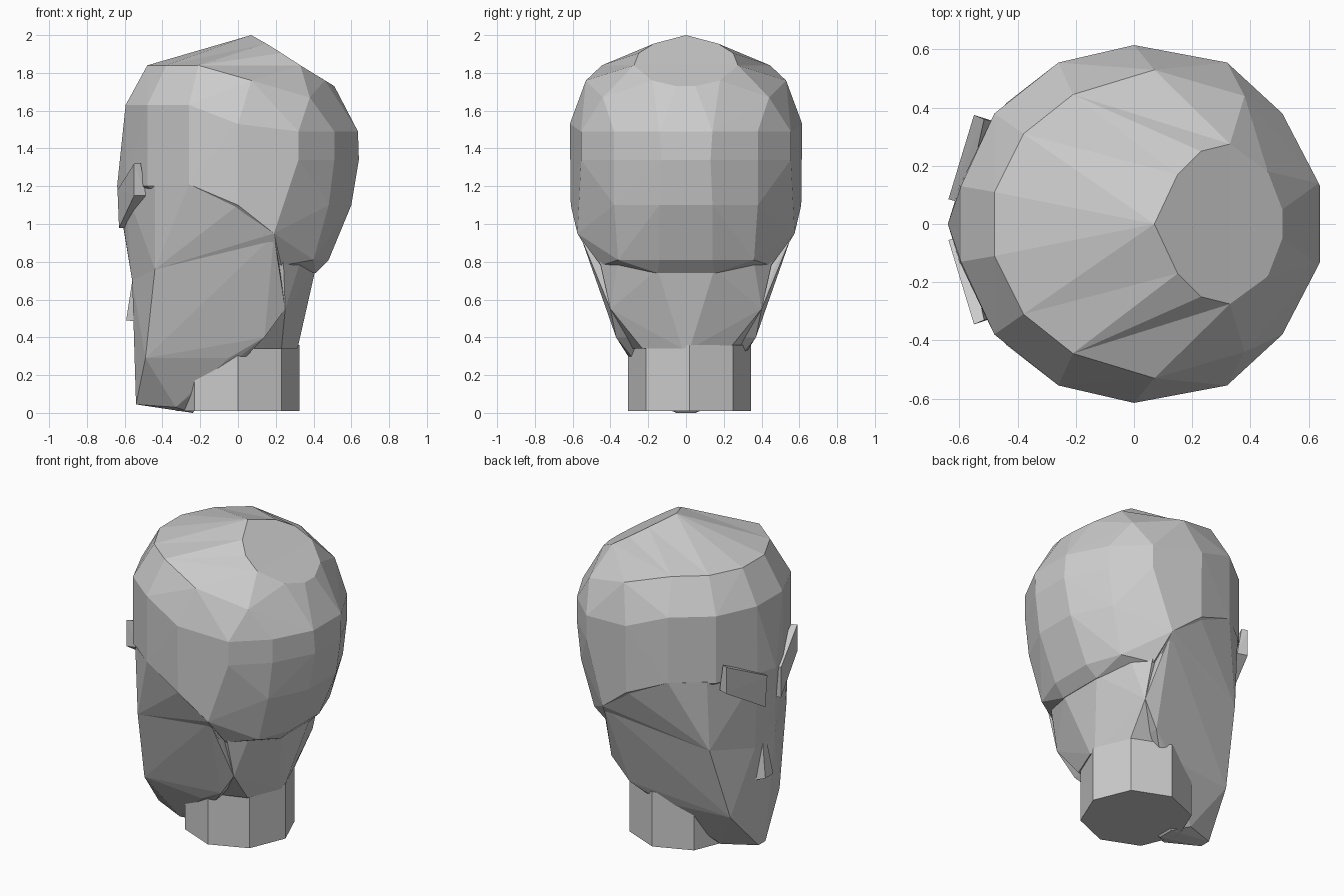
import bpy, bmesh
from math import radians


def mirrored(points):
    """Points on +y, repeated on -y."""
    return [(x, s * y, z) for x, y, z in points for s in (1, -1)]


def add_object(name, bm):
    mesh = bpy.data.meshes.new(name)
    bm.to_mesh(mesh)
    bm.free()
    bpy.context.collection.objects.link(bpy.data.objects.new(name, mesh))


def hull(name, points):
    """Faceted solid wrapped around a few key points."""
    bm = bmesh.new()
    for p in points:
        bm.verts.new(p)
    bmesh.ops.remove_doubles(bm, verts=bm.verts[:], dist=0.001)
    bmesh.ops.convex_hull(bm, input=bm.verts[:])
    loose = [v for v in bm.verts if not v.link_faces]
    bmesh.ops.delete(bm, geom=loose, context='VERTS')
    bmesh.ops.dissolve_limit(bm, angle_limit=radians(1), verts=bm.verts[:], edges=bm.edges[:])
    bmesh.ops.recalc_face_normals(bm, faces=bm.faces[:])
    add_object(name, bm)


# Skull: crown disc edge, upper rim, temple ring, lower ring, nape
crown = [(0.07, 0, 2.0), (0.15, 0.17, 1.955), (0.23, 0.25, 1.905),
         (0.33, 0.275, 1.84), (0.46, 0.18, 1.76), (0.51, 0.05, 1.73)]
rim = [(-0.48, 0.11, 1.84), (-0.38, 0.31, 1.84), (-0.21, 0.445, 1.84),
       (0.07, 0.53, 1.76), (0.38, 0.44, 1.67)]
temple = [(-0.595, 0.13, 1.63), (-0.48, 0.38, 1.63), (-0.26, 0.555, 1.63),
          (0.0, 0.615, 1.53), (0.32, 0.555, 1.49), (0.51, 0.38, 1.49), (0.635, 0.14, 1.49)]
lower = [(-0.64, 0, 1.2), (-0.6, 0.13, 1.2), (-0.48, 0.38, 1.2), (-0.26, 0.555, 1.21),
         (0.0, 0.61, 1.1), (0.19, 0.575, 0.95), (0.32, 0.555, 1.34),
         (0.51, 0.38, 1.34), (0.64, 0.13, 1.34)]
nape = [(0.6, 0.14, 1.1), (0.48, 0.38, 1.1), (0.48, 0.14, 0.81), (0.4, 0.36, 0.81),
        (0.23, 0.45, 0.78), (0.41, 0.15, 0.74)]
hull("skull", mirrored(crown[3:] + rim + temple + lower + nape))

# Crown cap: facets sweeping from the rim up to the tilted disc
bm = bmesh.new()
c, r = [[[bm.verts.new((x, s * y, z)) for s in (1, -1)] for x, y, z in pts]
        for pts in (crown[:4], rim[:3])]
for i in (0, 1):
    C, R = [p[i] for p in c], [p[i] for p in r]
    for tri in ((C[0], R[0], R[1]), (C[0], R[1], C[1]), (C[1], R[1], R[2]),
                (C[1], R[2], C[2]), (C[2], R[2], C[3])):
        bm.faces.new(tri)
bm.faces.new((c[0][0], r[0][0], r[0][1]))
bm.faces.new([p[0] for p in c] + [p[1] for p in reversed(c)])
bmesh.ops.remove_doubles(bm, verts=bm.verts[:], dist=0.001)
bmesh.ops.recalc_face_normals(bm, faces=bm.faces[:])
add_object("crown_cap", bm)

# Face: brow to cheeks, then cheeks to a narrow chin and the jaw angle
brow = [(-0.64, 0, 1.2), (-0.6, 0.13, 1.2), (-0.44, 0.415, 1.21), (-0.26, 0.555, 1.21),
        (0.0, 0.6, 1.1), (0.19, 0.575, 0.95), (-0.61, 0, 1.0)]
cheek = [(-0.56, 0.1, 0.7), (-0.44, 0.39, 0.76), (0.22, 0.47, 0.77)]
jaw = [(-0.49, 0.25, 0.29), (0.25, 0.4, 0.55), (0.14, 0.37, 0.4), (-0.05, 0.3, 0.29),
       (-0.54, 0.035, 0.045), (-0.33, 0.12, 0.03), (-0.24, 0.05, 0.0)]
hull("upper_face", mirrored(brow + cheek))
hull("jaw", mirrored(cheek + jaw + [(0.19, 0.56, 0.94)]))

# Small wedge nose on the face
hull("nose", mirrored([(-0.56, 0.02, 0.7), (-0.592, 0.04, 0.49), (-0.5, 0.14, 0.48),
                       (-0.5, 0.08, 0.7)]))

# Eight-sided neck stump
bpy.ops.mesh.primitive_cylinder_add(vertices=8, radius=0.325, depth=0.35,
                                    location=(0, 0.018, 0.185), rotation=(0, 0, radians(90)))
bpy.context.object.name = "neck"

# Flared upper neck joining jaw angle, neck and nape
hull("upper_neck", mirrored([(0.315, 0.02, 0.34), (0.23, 0.23, 0.34), (0.0, 0.31, 0.34),
                             (-0.2, 0.2, 0.34), (0.41, 0.15, 0.76), (0.33, 0.36, 0.8),
                             (0.25, 0.4, 0.55), (0.24, 0.46, 0.82), (-0.2, 0.2, 0.8)]))

# Slanted eye blocks: outer ends high, inner ends low
eye = [(-0.55, 0.36, 1.32), (-0.515, 0.345, 1.32), (-0.55, 0.36, 1.15), (-0.488, 0.34, 1.15),
       (-0.638, 0.07, 1.18), (-0.58, 0.055, 1.18), (-0.63, 0.08, 0.98), (-0.57, 0.065, 0.98)]
for side, s in (("left", -1), ("right", 1)):
    hull("eye_" + side, [(x, s * y + 0.015, z) for x, y, z in eye])
